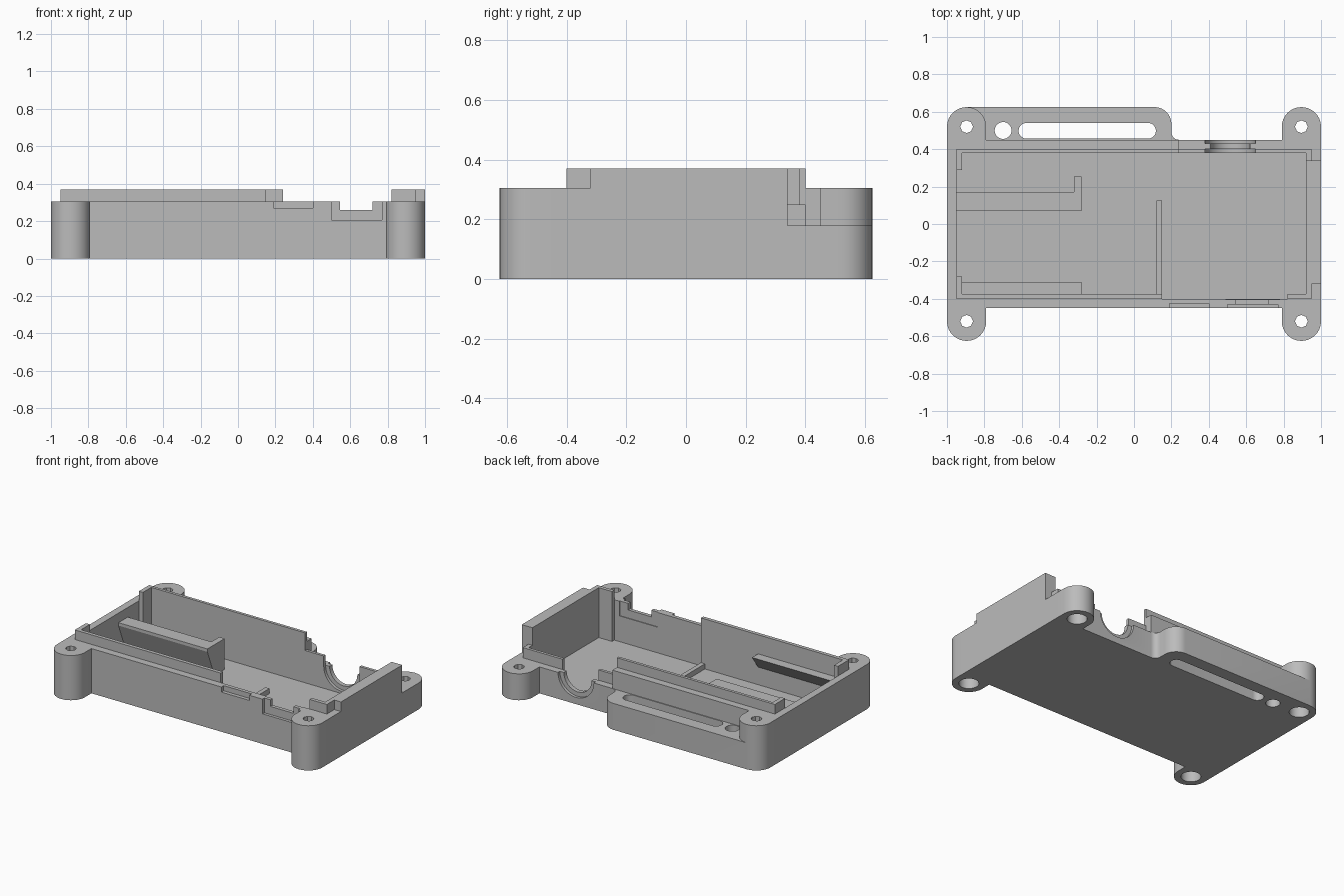
import bpy, bmesh, math
from mathutils import Matrix

cube = bpy.data.objects.get("Cube")
if cube:
    bpy.data.objects.remove(cube, do_unlink=True)

grey = bpy.data.materials.new("plain grey")
grey.use_nodes = True
GREY = (0.5, 0.5, 0.5, 1)
grey.diffuse_color = GREY
grey.node_tree.nodes["Principled BSDF"].inputs["Base Color"].default_value = GREY


def prism(name, points, low, high, axis="z"):
    """Extrude an outline along z, or a (y, z) outline along x, or (x, z) along y."""
    place = {"z": lambda a, b, t: (a, b, t),
             "x": lambda a, b, t: (t, a, b),
             "y": lambda a, b, t: (a, t, b)}[axis]
    bm = bmesh.new()
    ends = [[bm.verts.new(place(a, b, t)) for a, b in points] for t in (low, high)]
    n = len(points)
    bm.faces.new(ends[0])
    bm.faces.new(ends[1])
    for i in range(n):
        j = (i + 1) % n
        bm.faces.new((ends[0][i], ends[0][j], ends[1][j], ends[1][i]))
    bmesh.ops.recalc_face_normals(bm, faces=bm.faces[:])
    mesh = bpy.data.meshes.new(name)
    bm.to_mesh(mesh)
    bm.free()
    mesh.materials.append(grey)
    obj = bpy.data.objects.new(name, mesh)
    bpy.context.collection.objects.link(obj)
    return obj


def box(name, x0, x1, y0, y1, z0, z1):
    return prism(name, [(x0, y0), (x1, y0), (x1, y1), (x0, y1)], z0, z1)


def arc(cx, cy, r, start, end, steps=16):
    angles = [math.radians(start + (end - start) * i / steps) for i in range(steps + 1)]
    return [(cx + r * math.cos(a), cy + r * math.sin(a)) for a in angles]


def disc(name, cx, cy, r, low, high, sides=32, axis="z"):
    return prism(name, arc(cx, cy, r, 0, 360, sides)[:-1], low, high, axis)


def combine(target, other, operation):
    mod = target.modifiers.new(operation.lower(), "BOOLEAN")
    mod.operation, mod.object, mod.solver = operation, other, "EXACT"
    bpy.context.view_layer.objects.active = target
    bpy.ops.object.modifier_apply(modifier=mod.name)
    bpy.data.objects.remove(other, do_unlink=True)


WALL, FLOOR, RIM, LOW = 0.305, 0.03, 0.37, 0.18
EAR_X, EAR_Y, EAR_R = 0.895, 0.52, 0.105

# Outer tray with four mounting ears
tray = box("tray", -1, 1, -0.45, 0.45, 0, WALL)
for sx in (-1, 1):
    for sy in (-1, 1):
        curve = arc(sx * EAR_X, sy * EAR_Y, EAR_R, 0, 180 * sy)
        ear = prism("ear", curve + [(sx * EAR_X - EAR_R, sy * 0.42),
                                    (sx * EAR_X + EAR_R, sy * 0.42)], 0, WALL)
        combine(tray, ear, "UNION")

# Strap bracket along the back
outline = ([(-EAR_X, 0.43), (0.24, 0.43), (0.24, 0.45)]
           + arc(0.24, 0.49, 0.04, 270, 180, 6)
           + arc(0.11, 0.535, 0.09, 0, 90, 10) + [(-EAR_X, 0.625)])
combine(tray, prism("bracket", outline, 0, LOW), "UNION")

# Raised part of the right wall
combine(tray, box("raised_wall", 0.94, 1, -0.32, 0.34, 0.1, RIM), "UNION")

# Cavity, lowered back corner and front port notches
cuts = [
    box("cavity", -0.95, 0.95, -0.4, 0.4, FLOOR, 1),
    box("corner_cut", 0.24, 1.1, 0.34, 0.7, LOW, 1),
    box("small_recess", 0.19, 0.4, -0.5, -0.425, 0.27, 1),
    box("port_recess", 0.5, 0.77, -0.5, -0.43, 0.205, 1),
    box("port_opening", 0.545, 0.72, -0.5, -0.39, 0.26, 1),
    box("port_inner_recess", 0.49, 0.78, -0.405, -0.38, 0.205, 1),
    disc("plug_recess", 0.515, LOW, 0.135, 0.43, 0.6, axis="y"),
    disc("plug_opening", 0.515, LOW, 0.105, 0.36, 0.5, axis="y"),
    disc("strap_hole", -0.7, 0.5, 0.045, -1, 1),
    prism("strap_slot", arc(-0.575, 0.498, 0.042, 90, 270)
          + arc(0.075, 0.498, 0.042, -90, 90), -1, 1),
]
# Screw holes with counterbores below
for sx in (-1, 1):
    for sy in (-1, 1):
        cuts.append(disc("screw_hole", sx * EAR_X, sy * EAR_Y, 0.034, -1, 1, 8))
        cuts.append(disc("counterbore", sx * EAR_X, sy * EAR_Y, 0.062, -1, 0.12))
for cutter in cuts:
    combine(tray, cutter, "DIFFERENCE")

# Inner lip lining the walls
BASE = FLOOR - 0.01
box("front_lip", -0.95, 0.15, -0.4, -0.375, BASE, RIM)
box("front_right_lip", 0.82, 0.95, -0.4, -0.375, BASE, RIM)
box("back_lip", -0.95, 0.24, 0.38, 0.4, BASE, RIM)
box("left_back_lip", -0.95, -0.92, 0.29, 0.38, BASE, RIM)
box("left_front_lip", -0.95, -0.92, -0.375, -0.28, BASE, RIM)
box("right_lip", 0.92, 0.95, -0.375, 0.34, BASE, RIM)
box("right_low_lip", 0.92, 0.95, 0.34, 0.38, BASE, 0.25)
low_lip = box("back_low_lip", 0.24, 0.95, 0.38, 0.4, BASE, 0.25)
combine(low_lip, disc("lip_cut", 0.515, LOW, 0.135, 0.3, 0.5, axis="y"), "DIFFERENCE")
combine(low_lip, box("lip_gap", 0.38, 0.65, 0.3, 0.5, LOW, 1), "DIFFERENCE")

# Board rails with sloped undersides, an end stop and a low divider
prism("front_rail", [(-0.31, 0.24), (-0.375, 0.24), (-0.375, 0.15)], -0.95, -0.28, "x")
prism("middle_rail", [(0.07, 0.24), (0.17, 0.24), (0.17, BASE), (0.15, BASE), (0.07, 0.22)],
      -0.95, -0.28, "x")
box("rail_stop", -0.32, -0.28, 0.17, 0.255, BASE, 0.24)
box("divider", 0.12, 0.15, -0.375, 0.125, BASE, 0.065)

# Smooth the rounded corners and keep the edges sharp
bpy.ops.object.select_all(action="DESELECT")
for obj in (tray, low_lip):
    obj.select_set(True)
bpy.context.view_layer.objects.active = tray
bpy.ops.object.shade_smooth_by_angle(angle=math.radians(30))
